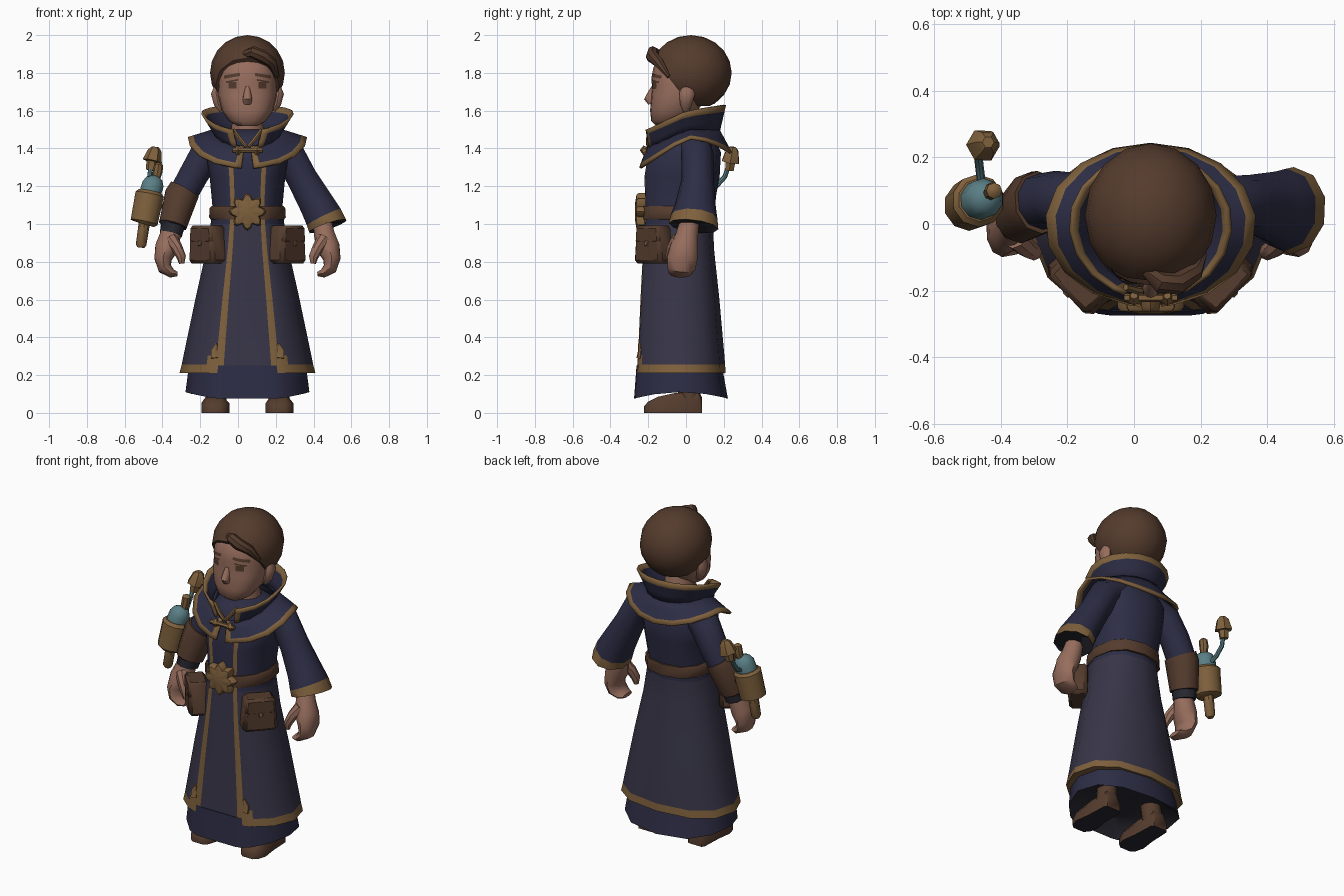
import bpy, bmesh
from math import sin, cos, pi, radians, copysign
from mathutils import Vector, Matrix
from mathutils.bvhtree import BVHTree

cube = bpy.data.objects.get("Cube")
if cube:
    bpy.data.objects.remove(cube)
MID = 0.05          # symmetry plane of the figure
made = []


def material(name, *rgb):
    m = bpy.data.materials.new(name)
    m.use_nodes = True
    m.diffuse_color = (*rgb, 1)
    m.node_tree.nodes["Principled BSDF"].inputs["Base Color"].default_value = (*rgb, 1)
    return m


NAVY = material("navy cloth", .026, .026, .06)
SKIRT = material("grey navy cloth", .039, .036, .064)
GOLD = material("dull gold", .21, .118, .046)
SKIN = material("skin", .31, .155, .11)
HAIR = material("brown hair", .09, .044, .026)
LEATHER = material("brown leather", .09, .045, .027)
TEAL = material("teal glass", .1, .21, .235)
DARK = material("dark lining", .022, .022, .032)


def finish(name, bm, mats):
    bmesh.ops.recalc_face_normals(bm, faces=bm.faces)
    me = bpy.data.meshes.new(name)
    bm.to_mesh(me)
    bm.free()
    for m in mats:
        me.materials.append(m)
    ob = bpy.data.objects.new(name, me)
    bpy.context.collection.objects.link(ob)
    made.append(ob)
    return ob


def loft(name, rings, mats, rule=lambda row, col: 0, closed=True):
    """Bridge rings of points; rule picks the colour slot of each face."""
    bm = bmesh.new()
    vs = [[bm.verts.new(p) for p in r] for r in rings]
    n = len(rings[0])
    for i in range(len(vs) - 1):
        for j in range(n if closed else n - 1):
            k = (j + 1) % n
            f = bm.faces.new((vs[i][j], vs[i][k], vs[i + 1][k], vs[i + 1][j]))
            f.material_index = rule(i, j)
    if closed:
        bm.faces.new(vs[0]).material_index = rule(0, 1)
        bm.faces.new(vs[-1]).material_index = rule(len(vs) - 2, 1)
    return finish(name, bm, mats)


def tube(name, pts, mats, rule=lambda row, col: 0, n=10, ref=(0, 1, 0)):
    """Sweep along (x, y, z, r[, r along ref]) points."""
    ctr = [Vector(p[:3]) for p in pts]
    rings = []
    for i, p in enumerate(pts):
        d = (ctr[min(i + 1, len(pts) - 1)] - ctr[max(i - 1, 0)]).normalized()
        v = Vector(ref)
        v = (v - d * v.dot(d)).normalized()
        u = v.cross(d)
        ry = p[4] if len(p) > 4 else p[3]
        rings.append([ctr[i] + u * p[3] * sin(2 * pi * j / n) + v * ry * cos(2 * pi * j / n)
                      for j in range(n)])
    return loft(name, rings, mats, rule)


def flip(pts, side):
    """Mirror path points to the other side of the figure."""
    return [(MID + side * (p[0] - MID), *p[1:]) for p in pts]


# --- robe: one cross-section, its columns carry the gold front trim ---
half = [(0, -1), (.36, -1), (.48, -.98), (.62, -.9), (.86, -.58), (1, -.05), (.9, .52), (.58, .88), (0, 1)]
section = half + [(-x, y) for x, y in half[-2:0:-1]]
NC = len(section)


def robe_ring(z, rx, yf, yb, sag=0):
    return [(MID + rx * x, (yf + yb) / 2 + (yb - yf) / 2 * y, z - sag * y * y) for x, y in section]


def robe_rule(row, col):
    c = min(col, NC - 1 - col)
    if (c == 1 and row < 8) or (row == 0 and c > 0) or (row == 1 and c == 2):
        return 1
    return 2 if row < 5 else 0


loft("robe", [robe_ring(*r) for r in (
    (.21, .36, -.26, .21), (.255, .348, -.258, .207), (.305, .338, -.254, .203), (.62, .272, -.24, .175),
    (.85, .22, -.228, .15), (1.0, .195, -.22, .142), (1.09, .185, -.215, .148), (1.25, .2, -.22, .178),
    (1.38, .22, -.2, .185), (1.46, .16, -.16, .15), (1.5, .1, -.1, .1))],
    [NAVY, GOLD, SKIRT], robe_rule)
loft("under_skirt", [robe_ring(*r) for r in (
    (.25, .31, -.262, .19, 0), (.11, .328, -.275, .222, .035), (.13, .3, -.25, .2, .02), (.16, .2, -.2, .15, 0))],
    [NAVY, DARK], lambda r, c: int(r > 0))

# --- belt with star buckle ---
loft("belt", [robe_ring(z, rx, -.224, .158) for z, rx in ((1.025, .195), (1.035, .203), (1.085, .2), (1.095, .19))],
     [LEATHER])
star = [[(MID + r * s * sin(pi * j / 16), y, 1.065 + r * s * cos(pi * j / 16))
         for j in range(32) for r in [(.1, .088, .07, .088)[j % 4]]]
        for s, y in ((1, -.215), (1, -.25), (.9, -.262), (.45, -.27))]
loft("star_buckle", star, [GOLD])


# --- capelet and standing collar ---
def wrap(name, angles, lower, upper, steps, edge):
    """Open shell round the neck; lower and upper map an angle to a point."""
    rings = [[Vector(lower(t)).lerp(Vector(upper(t)), f) for t in angles] for f in steps]
    last = len(angles) - 2
    ob = loft(name, rings, [NAVY, GOLD], lambda r, c: int(r == edge or c in (0, last)), closed=False)
    mod = ob.modifiers.new("thickness", "SOLIDIFY")
    mod.thickness, mod.offset = .014, 0


def sweep(gap, edge):
    inner = [gap + edge + (2 * pi - 2 * gap - 2 * edge) * i / 16 for i in range(17)]
    return [gap] + inner + [2 * pi - gap]


def ring_pt(t, rx, front, back, z):
    c = cos(t)
    return (MID + rx * sin(t), -front * c if c > 0 else -back * c, z)


def neck(t, drop=0):
    return ring_pt(t, .165, .2, .17, 1.5 - .09 * max(cos(t), 0) - drop)


def cape_hem(t):
    c = cos(t)
    return ring_pt(t, .315, .243, .238, 1.455 - .16 * c if c > 0 else 1.455 - .08 * c * c)


def collar_top(t):
    c = cos(t)
    return ring_pt(t, .24, .22, .205, 1.595 - (.1 if c > 0 else .035) * c)


wrap("capelet", sweep(.1, .12), cape_hem, neck, (0, .2, .6, 1), 0)
wrap("collar", sweep(.33, .15), lambda t: neck(t, .02), collar_top, (0, .4, .78, 1), 2)
tube("clasp_bar", [(-.03, -.222, 1.39, .013), (.13, -.222, 1.39, .013)], [GOLD], n=6)
for s in (-1, 1):
    tube("clasp_knob", flip([(.1, -.215, 1.37, .012), (.1, -.225, 1.39, .02), (.1, -.215, 1.41, .012)], s), [GOLD], n=6)
    # lapel trim running down into the open neck
    tube("neck_trim", flip([(.055, -.2, 1.41, .01), (.09, -.2, 1.45, .012), (.125, -.19, 1.5, .01)], s), [GOLD], n=6)
    # curl at the corner of the coat trim
    tube("hem_curl", flip([(.225, -.25, .29, .022, .012), (.228, -.244, .33, .018, .01),
                           (.212, -.246, .368, .007, .008)], s), [GOLD], n=6)

# --- head ---
tube("neck", [(MID, .01, 1.4, .1), (MID, -.01, 1.6, .08)], [SKIN])


def head_ring(z, rx, yf, yb, n=20):
    soft = lambda v: copysign(abs(v) ** .85, v)
    return [(MID + rx * soft(sin(2 * pi * j / n)), (yf + yb) / 2 - (yb - yf) / 2 * soft(cos(2 * pi * j / n)), z)
            for j in range(n)]


head = loft("head", [head_ring(*r) for r in (
    (1.52, .055, -.16, -.06), (1.545, .098, -.184, .0), (1.6, .136, -.19, .06), (1.68, .155, -.185, .12),
    (1.73, .156, -.18, .15), (1.77, .156, -.184, .16), (1.83, .152, -.172, .17), (1.89, .13, -.14, .14),
    (1.94, .06, -.06, .08))], [SKIN])
tube("nose", [(MID, -.172, 1.725, .012), (MID, -.182, 1.69, .02, .022), (MID, -.192, 1.66, .025, .03),
              (MID, -.184, 1.637, .02, .016)], [SKIN], n=12)
tree = BVHTree.FromPolygons([v.co for v in head.data.vertices], [p.vertices[:] for p in head.data.polygons])


def face_paint(name, x, z, w, h, slant, mat):
    """Thin patch laid on the face."""
    rows = []
    for a in (-.5, .5):
        row = []
        for b in (-.5, -.25, 0, .25, .5):
            px, pz = x + w * b, z + h * a + slant * b
            hit = tree.ray_cast(Vector((px, -1, pz)), Vector((0, 1, 0)))[0]
            row.append((px, (hit.y if hit else -.17) - .004, pz))
        rows.append(row)
    loft(name, rows, [mat], closed=False)


for s in (-1, 1):
    face_paint("eye", MID + s * .08, 1.735, .042, .034, 0, HAIR)
    face_paint("eyelid", MID + s * .082, 1.757, .062, .009, -s * .012, HAIR)
    face_paint("eyebrow", MID + s * .082, 1.785, .085, .017, -s * .014, HAIR)
    tube("ear", flip([(.185, .0, 1.6, .014, .018), (.205, .0, 1.635, .024, .032),
                      (.216, .006, 1.69, .028, .042), (.212, .01, 1.73, .014, .028)], s), [SKIN])

# hair cap, sliced along the hairline
bm = bmesh.new()
bmesh.ops.create_uvsphere(bm, u_segments=16, v_segments=10, radius=1,
                          matrix=Matrix.Translation((MID, .026, 1.8)) @ Matrix.Diagonal((.198, .216, .2, 1)))
for co, no in (((0, -.16, 1.865), (0, .79, .61)), ((0, 0, 1.625), (0, 0, 1))):
    cut = bmesh.ops.bisect_plane(bm, geom=bm.verts[:] + bm.edges[:] + bm.faces[:], plane_co=co,
                                 plane_no=no, clear_inner=True)["geom_cut"]
    bmesh.ops.contextual_create(bm, geom=[g for g in cut if isinstance(g, bmesh.types.BMEdge)])
finish("hair", bm, [HAIR])
# curled lock of the parted fringe
tube("forelock", [(.04, -.14, 1.9, .02), (.08, -.175, 1.91, .032), (.13, -.18, 1.888, .034),
                  (.18, -.145, 1.855, .028), (.208, -.09, 1.78, .012)], [HAIR], n=8)

# --- arms: wide sleeve on the left, bracer on the right ---
tube("left_sleeve", [(.17, .045, 1.43, .07, .085), (.27, .06, 1.37, .088, .085), (.34, .062, 1.24, .085, .085),
                     (.42, .05, 1.1, .097, .108), (.455, .042, 1.035, .105, .125), (.475, .04, .988, .108, .132),
                     (.46, .04, 1.02, .09, .11)],
     [NAVY, GOLD, DARK], lambda r, c: max(0, r - 3))
tube("right_sleeve", [(-.07, .045, 1.43, .07, .085), (-.17, .065, 1.37, .09, .088), (-.235, .075, 1.26, .082, .085),
                      (-.295, .065, 1.15, .08, .085)], [NAVY])
tube("right_bracer", [(-.283, .065, 1.18, .088, .095), (-.3, .06, 1.15, .092, .1), (-.345, .025, .995, .078, .085),
                      (-.346, .024, .99, .066, .075), (-.355, .015, .945, .062, .07)],
     [LEATHER, DARK], lambda r, c: int(r > 1))
box_section = [(-1, 0), (1, 0), (1, .6), (.6, 1), (-.6, 1), (-1, .6)]
for s, side in ((1, "left"), (-1, "right")):
    tube(side + "_hand", flip([(.445, .02, 1.02, .05), (.458, .005, .94, .058, .06), (.478, -.01, .875, .064, .075),
                               (.497, -.02, .815, .048, .08), (.487, -.025, .765, .038, .074),
                               (.45, -.03, .738, .024, .062), (.42, -.03, .735, .012, .045)], s), [SKIN])
    tube(side + "_thumb", flip([(.455, -.04, .92, .038), (.422, -.072, .872, .03), (.4, -.085, .825, .025),
                                (.398, -.085, .79, .014)], s), [SKIN], n=8)

    # --- boots with a flat dark sole ---
    tube(side + "_leg", flip([(.22, .02, .05, .058), (.2, .01, .25, .06)], s), [LEATHER])
    loft(side + "_boot", [[(MID + s * .17 + w * x, y, h * z) for x, z in box_section] for y, w, h in (
        (.085, .045, .08), (.07, .056, .11), (-.06, .062, .105), (-.15, .074, .085), (-.2, .06, .06),
        (-.222, .035, .035))], [LEATHER, DARK], lambda r, c: int(c == 0))

    # --- belt pouches, turned outward and wider at the bottom ---
    turn = Matrix.Translation((MID + s * .212, -.172, .893)) @ Matrix.Rotation(s * radians(47), 4, "Z")
    for name, off, size, mat, bev in (("pouch", (0, 0, -.002), (.186, .11, .2), LEATHER, .018),
                                      ("pouch_flap", (0, -.001, .05), (.18, .112, .096), LEATHER, .014),
                                      ("pouch_button", (0, -.056, .005), (.024, .012, .028), GOLD, .004)):
        bm = bmesh.new()
        bmesh.ops.create_cube(bm, size=1, matrix=Matrix.Diagonal((*size, 1)))
        bmesh.ops.bevel(bm, geom=bm.edges[:], offset=bev, segments=1, affect="EDGES")
        bm.transform(Matrix.Translation(off))
        for v in bm.verts:
            v.co.x *= 1 - .9 * v.co.z
        bm.transform(turn)
        finish(side + "_" + name, bm, [mat])

# --- flask device strapped to the right bracer ---
tube("flask_holder", [(-.5, .055, 1.0, .06), (-.497, .055, 1.01, .076), (-.468, .07, 1.155, .08),
                      (-.465, .072, 1.17, .065)], [GOLD])
tube("flask_tail", [(-.515, .05, .875, .018), (-.513, .05, .89, .028), (-.495, .055, 1.01, .03)], [GOLD], n=8)
tube("flask_glass", [(-.466, .07, 1.16, .06), (-.45, .078, 1.21, .06), (-.443, .082, 1.24, .044),
                     (-.44, .084, 1.255, .015)], [TEAL])
tube("flask_nozzle", [(-.435, .09, 1.23, .02), (-.425, .1, 1.28, .026), (-.42, .1, 1.315, .024),
                      (-.418, .1, 1.325, .01)], [GOLD], n=8)
tube("flask_strap", [(-.4, .06, 1.08, .03), (-.3, .04, 1.08, .03)], [LEATHER], n=6)
tube("feed_pipe", [(-.455, .1, 1.17, .013), (-.463, .16, 1.2, .013), (-.468, .205, 1.25, .013),
                   (-.46, .23, 1.32, .012)], [TEAL], n=8, ref=(1, 0, 0))
tube("pipe_cap", [(-.462, .23, 1.285, .026), (-.455, .235, 1.33, .03), (-.454, .236, 1.332, .052),
                  (-.44, .245, 1.39, .036), (-.438, .246, 1.408, .018)], [GOLD], n=6, ref=(1, 0, 0))

# --- smooth shading with kept edges ---
bpy.ops.object.select_all(action="DESELECT")
for ob in made:
    ob.select_set(True)
bpy.context.view_layer.objects.active = made[0]
bpy.ops.object.shade_smooth_by_angle(angle=radians(42))
